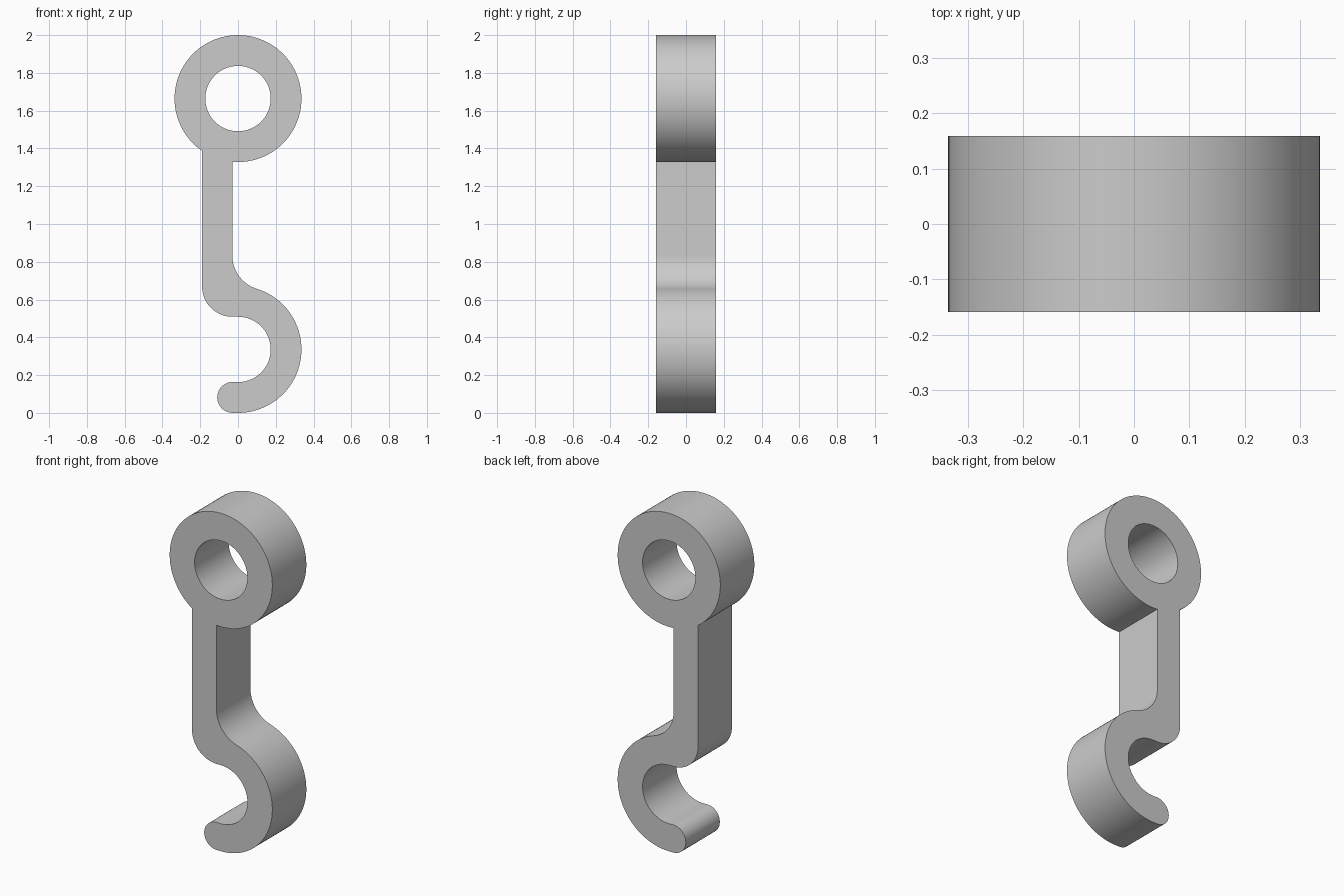
import bpy, bmesh
from math import cos, sin, acos, atan2, hypot, sqrt, degrees, radians

cube = bpy.data.objects.get("Cube")
if cube:
    bpy.data.objects.remove(cube)

# Main dimensions
OUTER, INNER = 0.336, 0.173
RING_Z, HOOK_Z = 2 - OUTER, OUTER
LEFT, RIGHT = -0.19, -0.03
HALF_DEPTH = 0.159
FILLET, TIP = 0.185, 0.082
BEND = RIGHT - LEFT


def arc(cx, cz, radius, start, end, steps):
    """Points along an arc in the front plane, angles in degrees."""
    angles = [radians(start + (end - start) * i / steps) for i in range(steps + 1)]
    return [(cx + radius * cos(a), cz + radius * sin(a)) for a in angles]


# Fillet that joins the shank tangentially to the outside of the hook
fillet_x = RIGHT + FILLET
fillet_z = HOOK_Z + sqrt((OUTER + FILLET) ** 2 - fillet_x ** 2)
join = degrees(atan2(fillet_z - HOOK_Z, fillet_x))

# Outline: ring, fillet, hook outside, rounded tip, hook inside, lower bend
outline = arc(0, RING_Z, OUTER, 360 - degrees(acos(LEFT / OUTER)),
              -degrees(acos(RIGHT / OUTER)), 96)
outline += arc(fillet_x, fillet_z, FILLET, 180, 180 + join, 20)
outline += arc(0, HOOK_Z, OUTER, join, -90, 48)[1:]
outline += arc(-0.028, TIP, TIP, -90, -270, 32)
outline += arc(0, HOOK_Z, INNER, -90, 90, 48)
outline += arc(RIGHT, HOOK_Z + INNER + BEND, BEND, 270, 180, 24)
eye = arc(0, RING_Z, INNER, 0, 360, 96)[:-1]

# Fill the outline around the eye and extrude it to full depth
bm = bmesh.new()
edges = []
for loop in (outline, eye):
    verts = [bm.verts.new((x, -HALF_DEPTH, z)) for x, z in loop]
    edges += [bm.edges.new((v, verts[i - 1])) for i, v in enumerate(verts)]
bmesh.ops.triangle_fill(bm, use_beauty=True, use_dissolve=False, edges=edges)
result = bmesh.ops.extrude_face_region(bm, geom=bm.faces[:], use_keep_orig=True)
moved = [g for g in result["geom"] if isinstance(g, bmesh.types.BMVert)]
bmesh.ops.translate(bm, verts=moved, vec=(0, 2 * HALF_DEPTH, 0))
bmesh.ops.recalc_face_normals(bm, faces=bm.faces[:])
mesh = bpy.data.meshes.new("hook_with_eye")
bm.to_mesh(mesh)
bm.free()

hook = bpy.data.objects.new("hook_with_eye", mesh)
bpy.context.collection.objects.link(hook)

# Plain grey
grey = bpy.data.materials.new("light_grey")
grey.use_nodes = True
colour = (0.6, 0.6, 0.6, 1)
grey.diffuse_color = colour
grey.node_tree.nodes["Principled BSDF"].inputs["Base Color"].default_value = colour
mesh.materials.append(grey)

bpy.ops.object.select_all(action="DESELECT")
hook.select_set(True)
bpy.context.view_layer.objects.active = hook
bpy.ops.object.shade_smooth_by_angle(angle=radians(30))
